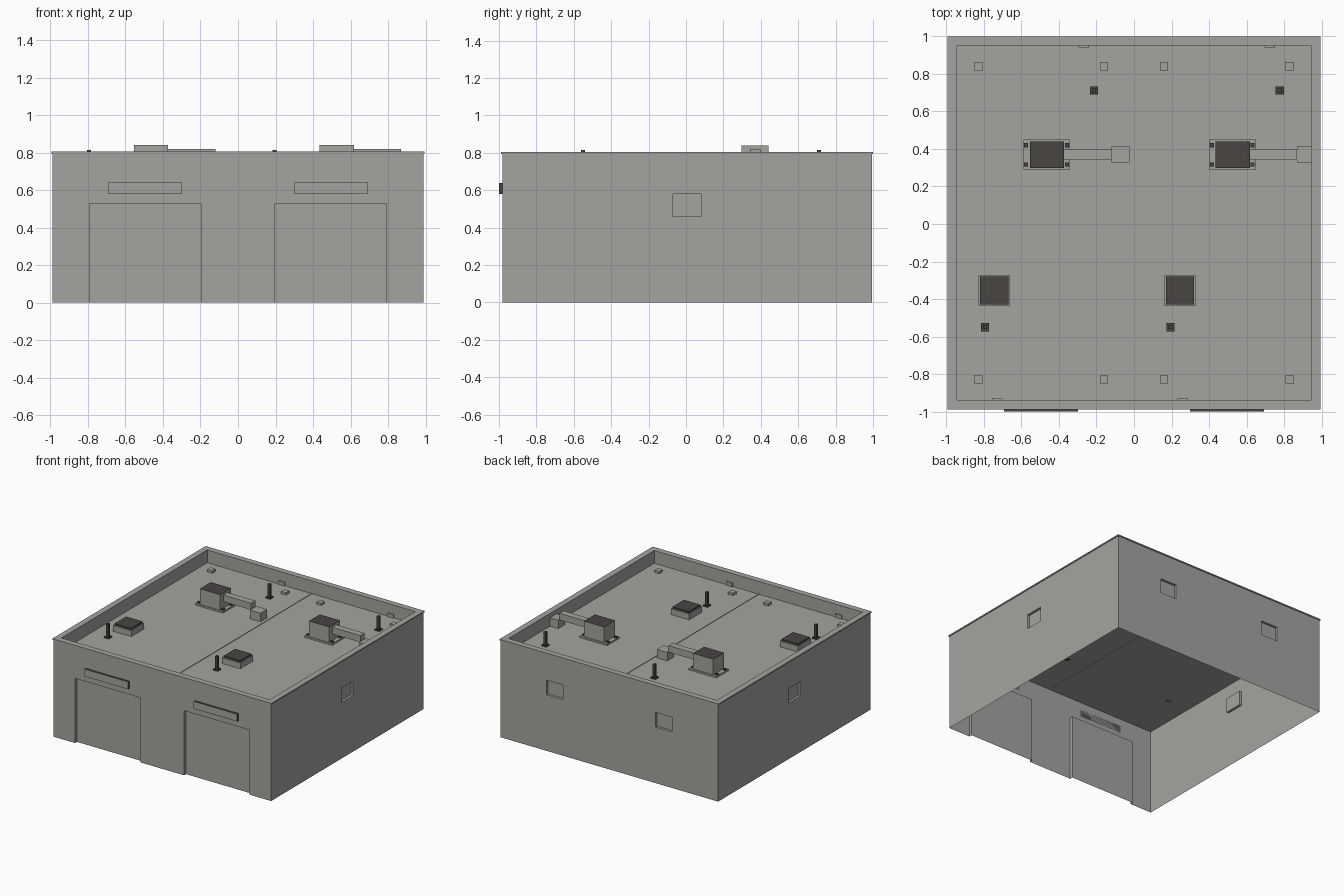
import bpy
import bmesh
from mathutils import Vector

cube = bpy.data.objects.get("Cube")
if cube:
    bpy.data.objects.remove(cube, do_unlink=True)

CY = 0.006        # building centre in y
HALF = 0.988      # wall half width
DECK = 0.70       # roof deck height
RIM = 0.795       # underside of the parapet cap
MODULE = 0.495    # centre of each of the two bays


def material(name, rgb):
    m = bpy.data.materials.new(name)
    m.use_nodes = True
    m.diffuse_color = (*rgb, 1)
    m.node_tree.nodes["Principled BSDF"].inputs["Base Color"].default_value = (*rgb, 1)
    return m


GREY = material("concrete grey", (0.37, 0.37, 0.35))
DARK = material("dark metal", (0.065, 0.058, 0.055))


def finish(name, bm, *mats):
    mesh = bpy.data.meshes.new(name)
    bm.to_mesh(mesh)
    bm.free()
    for m in mats:
        mesh.materials.append(m)
    obj = bpy.data.objects.new(name, mesh)
    bpy.context.collection.objects.link(obj)
    return obj


def box(name, x, y, z, mat=GREY, dark_rule=None):
    """Box from (min, max) ranges; faces whose normal meets dark_rule are dark."""
    bm = bmesh.new()
    bmesh.ops.create_cube(bm, size=1)
    for v in bm.verts:
        v.co = Vector([(r[0] + r[1]) / 2 + c * (r[1] - r[0]) for r, c in zip((x, y, z), v.co)])
    bm.normal_update()
    if dark_rule:
        for f in bm.faces:
            f.material_index = int(dark_rule(f.normal))
    return finish(name, bm, mat, DARK)


def around(c, half):
    return (c - half, c + half)


def wall(name, origin, along, outward, openings, depth):
    """Thin wall sheet with recessed panels given as (u0, u1, z0, z1)."""
    bm = bmesh.new()
    us = sorted({-HALF, HALF, *(o[0] for o in openings), *(o[1] for o in openings)})
    zs = sorted({0, RIM, *(o[2] for o in openings), *(o[3] for o in openings)})
    grid = [[bm.verts.new(origin + along * u + Vector((0, 0, z))) for z in zs] for u in us]
    recessed = []
    for i in range(len(us) - 1):
        for j in range(len(zs) - 1):
            f = bm.faces.new((grid[i][j], grid[i + 1][j], grid[i + 1][j + 1], grid[i][j + 1]))
            u, z = (us[i] + us[i + 1]) / 2, (zs[j] + zs[j + 1]) / 2
            if any(o[0] < u < o[1] and o[2] < z < o[3] for o in openings):
                recessed.append(f)
    pushed = bmesh.ops.extrude_discrete_faces(bm, faces=recessed)["faces"]
    for f in pushed:
        bmesh.ops.translate(bm, verts=f.verts, vec=-outward * depth)
    # doorways stay open underneath
    sills = [f for f in bm.faces if all(v.co.z < 0.001 for v in f.verts)]
    bmesh.ops.delete(bm, geom=sills, context='FACES')
    finish(name, bm, GREY)


def ring(name, outer, inner, z):
    """Square frame around the roof."""
    bm = bmesh.new()
    corners = [(-1, -1), (1, -1), (1, 1), (-1, 1)]
    loops = [[bm.verts.new((a * r, CY + b * r, h)) for a, b in corners]
             for r, h in ((outer, z[0]), (outer, z[1]), (inner, z[1]), (inner, z[0]))]
    for k in range(4):
        lo, hi = loops[k], loops[(k + 1) % 4]
        for i in range(4):
            n = (i + 1) % 4
            bm.faces.new((lo[i], lo[n], hi[n], hi[i]))
    finish(name, bm, GREY)


# Walls with recessed doors and windows
X, Y = Vector((1, 0, 0)), Vector((0, 1, 0))
centre = Vector((0, CY, 0))
doors = [(*around(s * MODULE, 0.297), 0, 0.53) for s in (-1, 1)]
back_windows = [(*around(s * MODULE, 0.075), 0.46, 0.58) for s in (-1, 1)]
side_window = [(*around(0, 0.075), 0.46, 0.58)]
wall("front_wall", centre - Y * HALF, X, -Y, doors, 0.025)
wall("back_wall", centre + Y * HALF, -X, Y, back_windows, 0.02)
wall("left_wall", centre + X * HALF, Y, X, side_window, 0.02)
wall("right_wall", centre - X * HALF, -Y, -X, side_window, 0.02)

# Roof deck, parapet and cap
bm = bmesh.new()
bm.faces.new([bm.verts.new((a * HALF, CY + b * HALF, DECK))
              for a, b in ((-1, -1), (1, -1), (1, 1), (-1, 1))])
finish("roof_deck", bm, GREY)
ring("parapet", 0.98, 0.945, (DECK, RIM))
ring("parapet_cap", 0.994, 0.945, (RIM, 0.805))
box("roof_seam", around(0, 0.006), around(CY, 0.945), (DECK - 0.004, DECK + 0.004))


def top_face(n):
    return n.z > 0.9


# Fittings repeated on both bays
for side, cx in (("right", -MODULE), ("left", MODULE)):
    def part(name, x, y, z, mat=GREY, rule=None):
        box(f"{side}_{name}", (cx + x[0], cx + x[1]), y, z, mat, rule)

    # Sign panel above the door
    part("door_sign", (-0.197, 0.197), (-1.0, CY - HALF), (0.58, 0.64), GREY,
         lambda n: n.y > -0.9)

    # Air handling unit on its skid, with duct and outlet
    part("unit_skid", (-0.095, 0.155), (0.29, 0.45), (DECK, 0.713))
    part("unit_body", (-0.06, 0.123), (0.298, 0.44), (0.71, 0.84), GREY, top_face)
    for i, bx in enumerate((-0.08, 0.137)):
        for j, by in enumerate((0.318, 0.42)):
            part(f"unit_foot_{i}{j}", around(bx, 0.011), around(by, 0.011), (DECK, 0.722), DARK)
    part("duct", (0.12, 0.375), around(0.37, 0.027), (0.765, 0.82))
    part("duct_outlet", (0.375, 0.47), around(0.37, 0.043), (DECK, 0.77))

    # Roof vent
    part("vent_base", around(-0.25, 0.083), around(-0.355, 0.083), (DECK, 0.748))
    part("vent_top", around(-0.25, 0.075), around(-0.355, 0.075), (0.748, 0.762), DARK)

    # Posts on foot plates
    for i, (px, py) in enumerate(((-0.30, -0.55), (0.282, 0.712))):
        part(f"post_{i}", around(px, 0.011), around(py, 0.011), (DECK, 0.815), DARK)
        part(f"post_plate_{i}", around(px, 0.022), around(py, 0.022), (DECK, 0.71), DARK)

    # Drain scuppers on the parapet and small corner hatches
    part("front_drain", around(-0.235, 0.028), (-0.94, -0.93), (DECK, 0.73))
    part("back_drain", around(0.228, 0.028), (0.942, 0.952), (DECK, 0.73))
    for sx in (-1, 1):
        for sy in (-1, 1):
            part(f"hatch_{sx}_{sy}", around(sx * 0.335, 0.022), around(CY + sy * 0.835, 0.022),
                 (DECK, 0.72))
